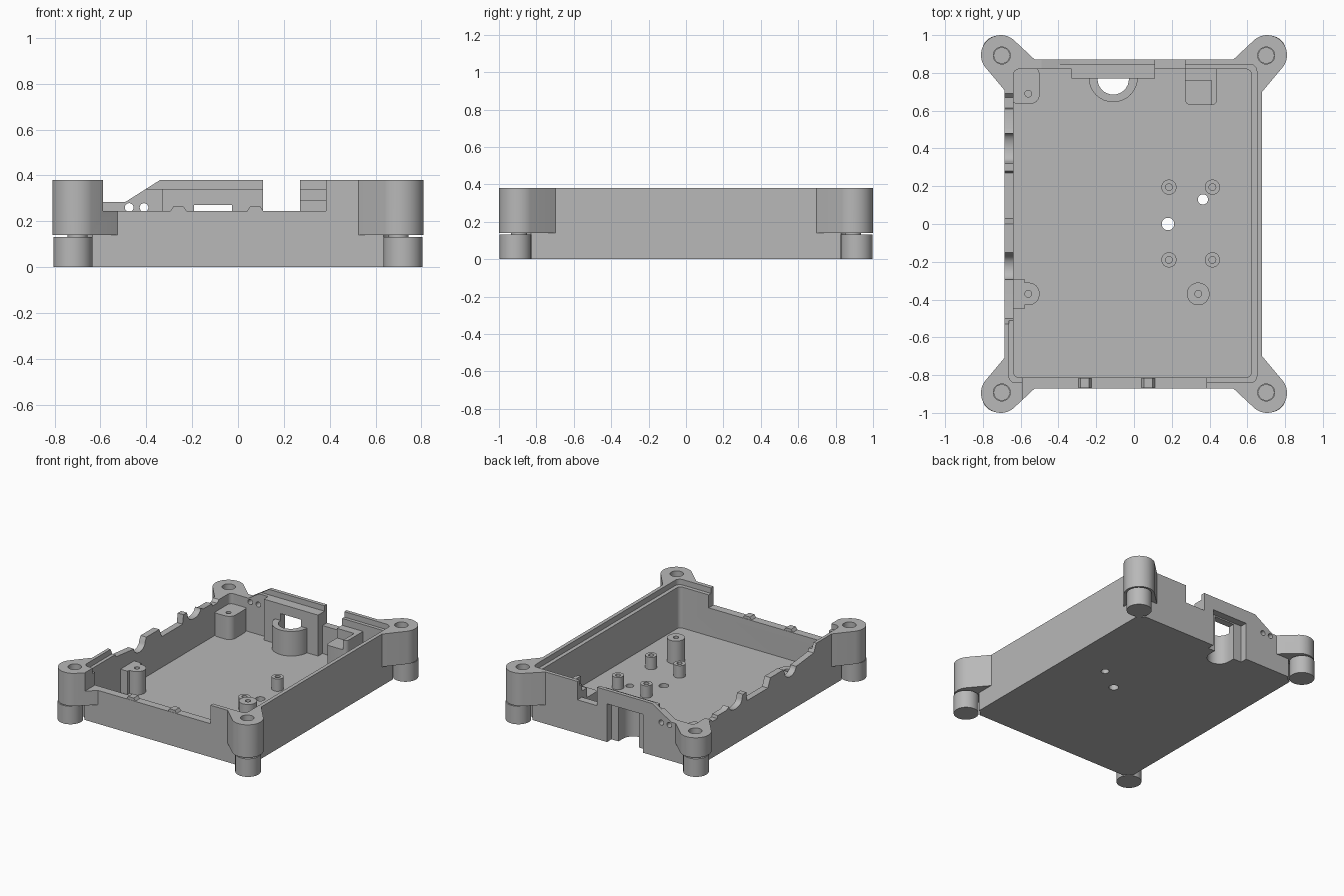
import bpy, bmesh, math

cube = bpy.data.objects.get("Cube")
if cube:
    bpy.data.objects.remove(cube, do_unlink=True)

grey = bpy.data.materials.new("light grey plastic")
grey.use_nodes = True
grey.diffuse_color = (0.48, 0.48, 0.48, 1)
grey.node_tree.nodes["Principled BSDF"].inputs["Base Color"].default_value = (0.48, 0.48, 0.48, 1)


def prism(name, pts, lo, hi, axis="z"):
    """Extrude a flat outline from lo to hi along an axis."""
    place = {"x": lambda u, v: (lo, u, v), "y": lambda u, v: (u, lo, v), "z": lambda u, v: (u, v, lo)}[axis]
    bm = bmesh.new()
    face = bm.faces.new([bm.verts.new(place(u, v)) for u, v in pts])
    out = bmesh.ops.extrude_face_region(bm, geom=[face])
    for v in out["geom"]:
        if isinstance(v, bmesh.types.BMVert):
            v.co["xyz".index(axis)] = hi
    bmesh.ops.recalc_face_normals(bm, faces=bm.faces)
    mesh = bpy.data.meshes.new(name)
    bm.to_mesh(mesh)
    bm.free()
    mesh.materials.append(grey)
    ob = bpy.data.objects.new(name, mesh)
    bpy.context.collection.objects.link(ob)
    return ob


def arc(cx, cy, r, a=0, b=360, n=32):
    steps = n if b - a == 360 else n + 1
    return [(cx + r * math.cos(math.radians(a + (b - a) * i / n)),
             cy + r * math.sin(math.radians(a + (b - a) * i / n))) for i in range(steps)]


def rect(x0, x1, y0, y1, r=0):
    if not r:
        return [(x0, y0), (x1, y0), (x1, y1), (x0, y1)]
    return (arc(x1 - r, y1 - r, r, 0, 90, 6) + arc(x0 + r, y1 - r, r, 90, 180, 6)
            + arc(x0 + r, y0 + r, r, 180, 270, 6) + arc(x1 - r, y0 + r, r, 270, 360, 6))


def combine(operation, pts, lo, hi, axis="z"):
    """Add an extruded outline to the tray, or cut it away."""
    tool = prism("tool", pts, lo, hi, axis)
    mod = tray.modifiers.new("shape", "BOOLEAN")
    mod.operation, mod.solver, mod.object = operation, "EXACT", tool
    bpy.context.view_layer.objects.active = tray
    bpy.ops.object.modifier_apply(modifier=mod.name)
    bpy.data.objects.remove(tool, do_unlink=True)


def add(*args):
    combine("UNION", *args)


def cut(*args):
    combine("DIFFERENCE", *args)


def finish(ob):
    bpy.ops.object.select_all(action="DESELECT")
    ob.select_set(True)
    bpy.context.view_layer.objects.active = ob
    bpy.ops.object.shade_smooth_by_angle(angle=math.radians(30))


TOP, FLOOR, BOARD = 0.38, 0.04, 0.21
CORNERS = [(sx, sy) for sx in (-1, 1) for sy in (-1, 1)]

# Outer block with corner lugs
tray = prism("tray", rect(-0.685, 0.677, -0.87, 0.872), 0, TOP)
for sx, sy in CORNERS:
    outline = [(0.67, 0.69)] + arc(0.705, 0.895, 0.105, -37, 128, 24) + [(0.52, 0.865), (0.6, 0.75)]
    add([(sx * x, sy * y) for x, y in outline], 0.14, TOP)
    # Clearance around the foot, and the screw hole
    cut(arc(sx * 0.72, sy * 0.912, 0.095), -0.1, 0.14)

# Cavity and the lip around the rim
cut(rect(-0.638, 0.622, -0.812, 0.82, 0.03), FLOOR, 1)
cut(rect(-0.662, 0.65, -0.84, 0.845, 0.035), 0.34, 1)
for sx, sy in CORNERS:
    cut(arc(sx * 0.7, sy * 0.892, 0.045), 0.1, 1)

# Back wall plate and the round sleeve in front of it
add(rect(-0.33, 0.11, 0.77, 0.85), 0.02, 0.34)
add(arc(-0.11, 0.775, 0.13), 0.02, 0.22)
# Corner bracket
add(rect(0.27, 0.44, 0.63, 0.85, 0.03), 0.02, 0.29)
cut(rect(0.2, 0.41, 0.6, 0.76), 0.22, 1)

# Board mounts on the left-hand wall
add(rect(-0.66, -0.5, 0.635, 0.84, 0.05), 0.02, BOARD)
add(rect(-0.66, -0.5, -0.43, -0.31, 0.058), 0.02, BOARD)
add(rect(-0.66, -0.58, -0.45, -0.29), 0.02, BOARD)

# Standoffs
standoffs = [(x, y, 0.04, 0.13) for x in (0.185, 0.415) for y in (-0.19, 0.195)]
standoffs.append((0.34, -0.37, 0.06, BOARD))
for x, y, r, top in standoffs:
    add(arc(x, y, r), 0.02, top)
for x, y in [s[:2] for s in standoffs] + [(-0.56, 0.69), (-0.56, -0.37)]:
    cut(arc(x, y, 0.018, 0, 360, 16), 0.07, 1)

# Vent holes in the floor
cut(arc(0.18, 0, 0.033), -0.1, 0.1)
cut(arc(0.365, 0.13, 0.027), -0.1, 0.1)

# Front wall opening with two small tabs
cut(rect(-0.59, 0.385, 0.245, 1), -1.1, -0.7, "y")
for x in (-0.26, 0.075):
    add([(x - 0.035, 0.235), (x + 0.035, 0.235), (x + 0.035, 0.245), (x + 0.022, 0.265),
         (x - 0.022, 0.265), (x - 0.035, 0.245)], -0.868, -0.815, "y")

# Back wall: sloped low end, open slot, cable holes
cut([(-1, 0.285), (-0.49, 0.285), (-0.34, TOP), (-0.34, 1), (-1, 1)], 0.72, 1.1, "y")
cut(rect(0.11, 0.27, 0.245, 1), 0.765, 1.1, "y")
for x in (-0.475, -0.41):
    cut(arc(x, 0.26, 0.019, 0, 360, 20), 0.8, 1, "y")

# Sleeve bore opening out through the back wall
cut(arc(-0.11, 0.768, 0.083), -0.1, 0.27)
cut(rect(-0.193, -0.027, 0.768, 1), -0.1, 0.27)
cut(rect(-0.26, 0.03, 0.82, 1), -0.1, 0.28)

# Stepped and scalloped port edge along the left-hand wall
edge = [(-0.56, 1), (-0.53, TOP), (-0.5, 0.32), (-0.31, 0.30)]
edge += [(-0.23 + 0.065 * math.cos(a), 0.30 - 0.05 * math.sin(a)) for a in
         [math.pi - math.pi * i / 10 for i in range(11)]]
edge += [(-0.15, 0.33), (0.0, 0.33), (0.03, 0.265), (0.27, 0.265), (0.28, 0.33), (0.32, 0.33)]
edge += [(0.405 + 0.075 * math.cos(a), 0.30 - 0.045 * math.sin(a)) for a in
         [math.pi - math.pi * i / 10 for i in range(11)]]
edge += [(0.51, 0.285), (0.61, 0.285), (0.615, 0.265), (0.67, 0.265), (0.69, 0.285), (1.1, 0.285), (1.1, 1)]
cut(edge, -1, -0.6, "x")
finish(tray)

# Feet with pins reaching into the lugs
for sx, sy in CORNERS:
    side = ("left" if sx > 0 else "right")
    end = ("back" if sy > 0 else "front")
    finish(prism(f"{end}_{side}_foot", arc(sx * 0.72, sy * 0.912, 0.085), 0, 0.132))
    finish(prism(f"{end}_{side}_pin", arc(sx * 0.7, sy * 0.892, 0.043), 0.12, 0.2))
